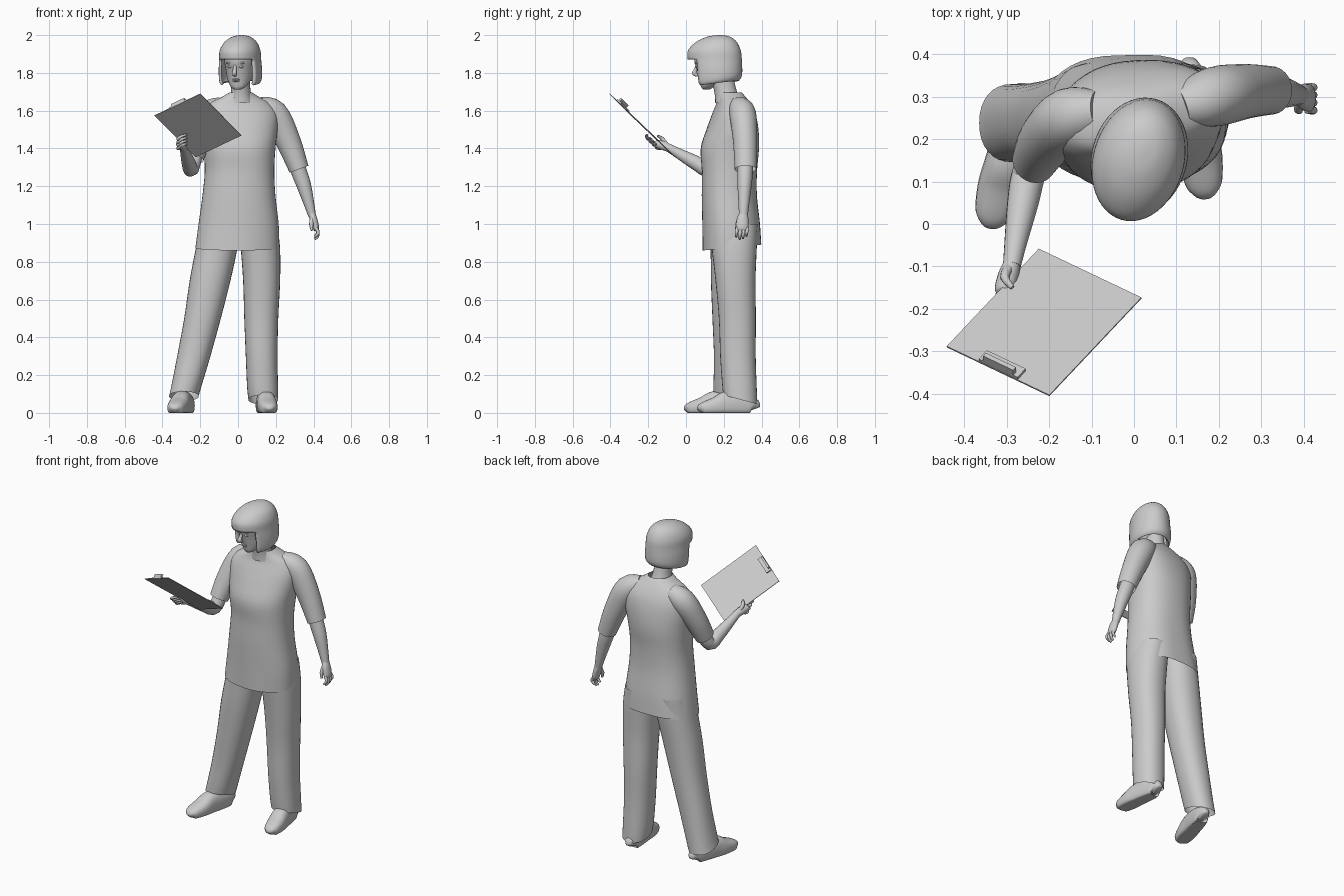
import bpy, bmesh, math
from mathutils import Vector, Matrix

old = bpy.data.objects.get("Cube")
if old:
    bpy.data.objects.remove(old, do_unlink=True)

grey = bpy.data.materials.new("plain grey")
grey.use_nodes = True
tone = (0.6, 0.6, 0.6, 1)
grey.diffuse_color = tone
grey.node_tree.nodes["Principled BSDF"].inputs["Base Color"].default_value = tone


def finish(name, bm, angle=50):
    """Turn a bmesh into a smooth-shaded object."""
    bmesh.ops.recalc_face_normals(bm, faces=bm.faces)
    mesh = bpy.data.meshes.new(name)
    bm.to_mesh(mesh)
    bm.free()
    mesh.materials.append(grey)
    obj = bpy.data.objects.new(name, mesh)
    bpy.context.collection.objects.link(obj)
    bpy.ops.object.select_all(action='DESELECT')
    obj.select_set(True)
    bpy.context.view_layer.objects.active = obj
    bpy.ops.object.shade_smooth_by_angle(angle=math.radians(angle))
    return obj


def spline(rows, steps):
    """Smooth interpolation through rows of numbers."""
    out = []
    last = len(rows) - 1
    for i in range(last):
        p, q, r, s = (rows[min(max(k, 0), last)] for k in (i - 1, i, i + 1, i + 2))
        for j in range(steps):
            t = j / steps
            out.append([b + t * ((c - a) / 2 + t * ((a - 2.5 * b + 2 * c - d / 2)
                        + t * (1.5 * (b - c) + (d - a) / 2)))
                        for a, b, c, d in zip(p, q, r, s)])
    out.append(list(rows[last]))
    return out


def loft(name, rows, sides=32, steps=4, caps="", power=1.0, along=False,
         warp=None, cut=None, angle=50):
    """Skin ellipse rings (x, y, z, half width, half depth).
    Rings lie flat, or across the path when along is set."""
    rings = spline(rows, steps)
    centres = [Vector(r[:3]) for r in rings]
    bm = bmesh.new()
    loops = []
    for i, ring in enumerate(rings):
        u, v = Vector((1, 0, 0)), Vector((0, 1, 0))
        if along:
            d = (centres[min(i + 1, len(rings) - 1)] - centres[max(i - 1, 0)]).normalized()
            u = (u - d * u.dot(d)).normalized()
            v = d.cross(u)
        loop = []
        for k in range(sides):
            a = math.tau * k / sides
            c, s = math.cos(a), math.sin(a)
            p = (centres[i] + u * math.copysign(abs(c) ** power, c) * ring[3]
                 + v * math.copysign(abs(s) ** power, s) * ring[4])
            loop.append(bm.verts.new(warp(p) if warp else p))
        loops.append(loop)
    for low, high in zip(loops, loops[1:]):
        for k in range(sides):
            n = (k + 1) % sides
            bm.faces.new((low[k], low[n], high[n], high[k]))
    if "s" in caps:
        bm.faces.new(loops[0])
    if "e" in caps:
        bm.faces.new(loops[-1])
    if cut:
        doomed = [f for f in bm.faces if cut(f.calc_center_median())]
        bmesh.ops.delete(bm, geom=doomed, context='FACES')
    return finish(name, bm, angle)


def tube(name, pts, radii):
    """Round limb with closed ends, used for fingers and small features."""
    rows = [(*p, r, r) for p, r in zip(pts, radii)]
    return loft(name, rows, sides=10, steps=3, caps="se", along=True)


def blob(name, matrix, loc, scale):
    bm = bmesh.new()
    bmesh.ops.create_uvsphere(bm, u_segments=16, v_segments=10, radius=1)
    bm.transform(matrix @ Matrix.Translation(loc) @ Matrix.Diagonal((*scale, 1)))
    return finish(name, bm)


# Tunic body, with the left shoulder set back and soft folds near the hem
def tunic_warp(p):
    high = min(max((p.z - 1.3) / 0.3, 0), 1)
    low = min(max((1.3 - p.z) / 0.4, 0), 1)
    a = math.atan2(p.y - 0.24, p.x)
    r = 1 + 0.012 * low * math.sin(5 * a + 3 * p.z)
    hem = 0.03 * low * low * (p.y - 0.24) / 0.3
    return Vector((p.x * r, 0.24 + (p.y - 0.24) * r + 0.13 * high * p.x, p.z + hem))


loft("tunic", [
    (-.005, .245, .875, .222, .155), (.003, .24, 1.0, .212, .152),
    (.005, .23, 1.15, .193, .146), (.008, .23, 1.28, .184, .146),
    (.008, .232, 1.4, .19, .154), (.01, .245, 1.5, .2, .136),
    (.01, .252, 1.58, .2, .112), (.01, .25, 1.635, .165, .088),
    (.013, .24, 1.672, .1, .073), (.015, .228, 1.695, .062, .065)],
    sides=48, power=.88, warp=tunic_warp)

# Sleeves
loft("left_sleeve", [
    (.11, .275, 1.625, .05, .05), (.19, .3, 1.585, .073, .07),
    (.265, .313, 1.44, .066, .064), (.323, .315, 1.29, .053, .057)],
    caps="s", along=True)
loft("right_sleeve", [
    (-.08, .265, 1.625, .05, .05), (-.15, .25, 1.58, .073, .072),
    (-.205, .2, 1.46, .066, .066), (-.235, .15, 1.345, .053, .058)],
    caps="s", along=True)

# Bare arms
loft("left_forearm", [
    (.28, .312, 1.4, .042, .042), (.322, .313, 1.28, .042, .041),
    (.35, .31, 1.2, .038, .037), (.378, .306, 1.1, .027, .028),
    (.392, .304, 1.045, .021, .023)], sides=20, caps="se", along=True)
loft("right_forearm", [
    (-.22, .17, 1.39, .038, .038), (-.247, .122, 1.292, .04, .04),
    (-.262, .05, 1.325, .037, .038), (-.28, -.05, 1.38, .026, .026),
    (-.288, -.1, 1.408, .021, .021)], sides=20, caps="se", along=True)

# Left hand, hanging loosely
loft("left_palm", [
    (.39, .304, 1.055, .019, .023), (.4, .3, 1.025, .02, .031),
    (.411, .297, .985, .018, .033), (.414, .296, .966, .013, .03)],
    sides=16, caps="se", along=True)
for i in range(4):
    y = .27 + .018 * i
    drop = .012 * abs(i - 1.3)
    tube("left_finger", [(.412, y, .98), (.424, y - .002, .95 + drop / 2),
                         (.418, y - .004, .927 + drop), (.405, y - .004, .915 + drop)],
         [.009, .009, .008, .005])
tube("left_thumb", [(.392, .285, 1.03), (.388, .27, .995), (.392, .266, .965)],
     [.012, .011, .006])

# Right hand, gripping the board edge
loft("right_palm", [
    (-.286, -.09, 1.402, .02, .021), (-.296, -.12, 1.415, .024, .024),
    (-.306, -.155, 1.425, .023, .021), (-.308, -.165, 1.43, .015, .014)],
    sides=16, caps="se", along=True)
for i in range(4):
    k = .016 * i
    tube("right_finger", [(-.31, -.135 - k, 1.4 + k), (-.318, -.152 - k, 1.402 + k),
                          (-.298, -.162 - k, 1.417 + k), (-.27, -.158 - k, 1.425 + k)],
         [.009, .009, .008, .005])
tube("right_thumb", [(-.292, -.1, 1.415), (-.305, -.125, 1.45), (-.287, -.15, 1.467)],
     [.012, .011, .006])


# Trousers with cuffs that ride up over the shoes
def cuff_warp(p):
    w = min(max((.3 - p.z) / .25, 0), 1)
    return Vector((p.x, p.y, p.z + w * (.27 - p.y) * .3))


loft("left_trouser_leg", [
    (.105, .25, 1.0, .1, .13), (.118, .255, .88, .104, .12),
    (.125, .262, .7, .098, .106), (.123, .272, .5, .09, .098),
    (.125, .275, .3, .084, .094), (.13, .283, .14, .082, .092),
    (.134, .287, .075, .079, .09)], warp=cuff_warp, power=.9)
loft("right_trouser_leg", [
    (-.095, .25, 1.0, .105, .13), (-.112, .25, .88, .11, .12),
    (-.148, .242, .7, .108, .11), (-.188, .24, .5, .097, .1),
    (-.234, .24, .3, .088, .092), (-.272, .238, .14, .08, .092),
    (-.287, .238, .08, .078, .092)], warp=cuff_warp, power=.9)


# Shoes, with flat soles
def shoe(name, heel, toe, width):
    profile = [(0, .3, .05), (.04, .7, .085), (.25, .88, .11), (.5, .95, .115),
               (.7, 1, .085), (.9, .85, .06), (.97, .6, .045), (1, .25, .025)]
    rows = []
    for t, w, h in profile:
        p = Vector(heel).lerp(Vector(toe), t)
        rows.append((p.x, p.y, h * .4, w * width, h * .6))
    loft(name, rows, sides=24, caps="se", along=True, power=.8,
         warp=lambda p: Vector((p.x, p.y, max(p.z, 0))))


shoe("left_shoe", (.13, .36), (.168, .07), .052)
shoe("right_shoe", (-.262, .3), (-.338, 0), .053)

# Neck and head, the head turned towards the board
loft("neck", [(.015, .225, 1.64, .07, .07), (.015, .21, 1.7, .052, .06),
              (.01, .185, 1.8, .05, .06)], sides=24, along=False)
turn = Matrix.Translation((.013, .158, 0)) @ Matrix.Rotation(-.28, 4, 'Z')
loft("face", [
    (0, -.052, 1.712, .018, .018), (0, -.045, 1.727, .04, .034),
    (0, -.02, 1.765, .062, .068), (0, 0, 1.82, .076, .103),
    (0, 0, 1.87, .083, .116), (0, 0, 1.93, .075, .105)],
    sides=32, caps="se", warp=lambda p: turn @ p)
tube("nose", [turn @ Vector(v) for v in ((0, -.1, 1.85), (0, -.112, 1.815),
     (0, -.118, 1.797), (0, -.1, 1.785))], [.007, .01, .013, .006])
for side in (-1, 1):
    blob("eye", turn, (side * .03, -.096, 1.832), (.014, .007, .006))
    blob("brow", turn, (side * .032, -.099, 1.853), (.02, .008, .006))
for z in (1.757, 1.765):
    blob("lip", turn, (0, -.087, z), (.02, .008, .0045))


# Bobbed hair with a fringe over an open face
def hair_warp(p):
    w = min(max((1.85 - p.z) / .1, 0), 1)
    return turn @ Vector((p.x, p.y, p.z + w * p.y * .13))


def face_opening(p):
    q = turn.inverted() @ p
    edge = 50 + 60 * max(1.86 - q.z, 0)
    return q.z < 1.866 and abs(math.degrees(math.atan2(q.x, -q.y))) < edge


hair = loft("hair", [
    (0, .02, 2.0, .008, .01), (0, .016, 1.992, .045, .06),
    (0, .004, 1.965, .082, .108), (0, -.008, 1.92, .104, .142),
    (0, -.006, 1.87, .108, .146), (0, -.002, 1.82, .112, .144),
    (0, 0, 1.78, .112, .141), (0, 0, 1.755, .108, .134), (0, 0, 1.742, .1, .122)],
    sides=48, caps="s", warp=hair_warp, cut=face_opening)
shell = hair.modifiers.new("thickness", 'SOLIDIFY')
shell.thickness = .014
shell.offset = -1

# Clipboard: tilted plate with a clip on its far edge
across = Vector((.242, -.115, .115))
down = Vector((.217, .23, -.22))
normal = across.cross(down).normalized()
if normal.z < 0:
    normal.negate()
frame = Matrix((across.normalized(), down.normalized(), normal)).transposed().to_4x4()
frame.translation = Vector((-.212, -.232, 1.522))


def plate(name, centre, size):
    bm = bmesh.new()
    bmesh.ops.create_cube(bm, size=1)
    bm.transform(frame @ Matrix.Translation(centre) @ Matrix.Diagonal((*size, 1)))
    return finish(name, bm, 30)


plate("clipboard", (0, 0, 0), (across.length, down.length, .004))
plate("clip_base", (0, -.175, .006), (.11, .034, .008))
plate("clip_lever", (0, -.186, .018), (.085, .012, .018))
